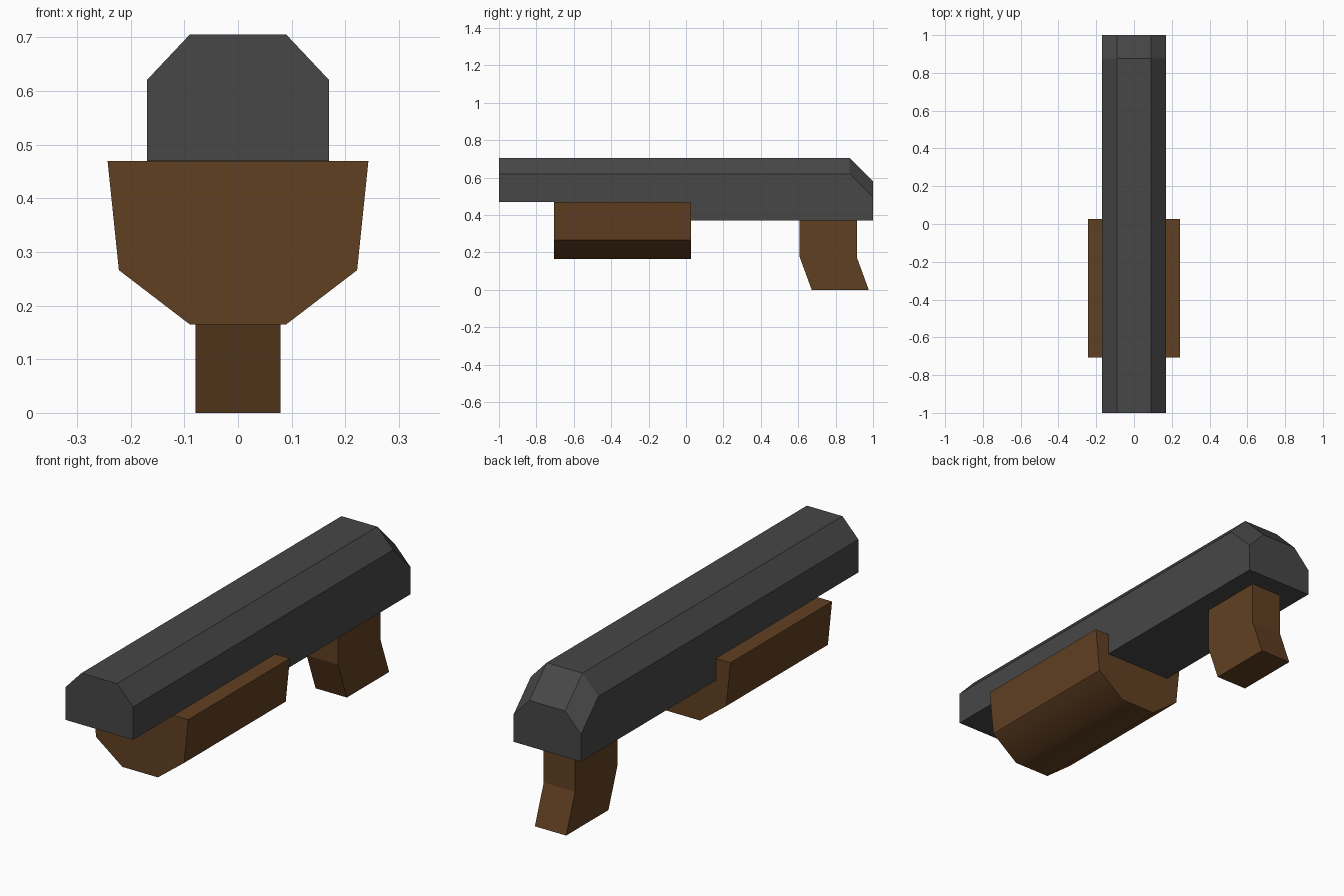
import bpy, bmesh, math
from mathutils import Vector

if "Cube" in bpy.data.objects:
    bpy.data.objects.remove(bpy.data.objects["Cube"])


def material(name, rgb):
    m = bpy.data.materials.new(name)
    m.diffuse_color = (*rgb, 1)
    m.use_nodes = True
    m.node_tree.nodes["Principled BSDF"].inputs["Base Color"].default_value = m.diffuse_color
    return m


GREY = material("dark grey metal", (0.063, 0.063, 0.063))
BROWN = material("brown wood", (0.120, 0.051, 0.016))


def prism(profile, place, a, b):
    """Extrude a 2D profile between a and b; place(p, q, t) gives the 3D point."""
    bm = bmesh.new()
    ends = [[bm.verts.new(place(p, q, t)) for p, q in profile] for t in (a, b)]
    for ring in ends:
        bm.faces.new(ring)
    n = len(profile)
    for i in range(n):
        j = (i + 1) % n
        bm.faces.new((ends[0][i], ends[0][j], ends[1][j], ends[1][i]))
    bmesh.ops.recalc_face_normals(bm, faces=bm.faces)
    return bm


def finish(bm, name, mat):
    bmesh.ops.recalc_face_normals(bm, faces=bm.faces)
    mesh = bpy.data.meshes.new(name)
    bm.to_mesh(mesh)
    bm.free()
    mesh.materials.append(mat)
    ob = bpy.data.objects.new(name, mesh)
    bpy.context.collection.objects.link(ob)
    return ob


def along_x(y, z, x):
    return (x, y, z)


def along_y(x, z, y):
    return (x, y, z)


# Main body: stepped side profile with a sloped rear
W, CROWN, TOP, SHOULDER, BEND = 0.17, 0.09, 0.705, 0.62, 0.875
side = [(-1, 0.47), (0.025, 0.47), (0.025, 0.37), (1, 0.37),
        (1, 0.58), (BEND, TOP), (-1, TOP)]
body = prism(side, along_x, -W, W)

# Chamfer both long top edges, on the level part and on the rear slope
fall = (TOP - SHOULDER) / (W - CROWN)
for s in (-1, 1):
    for slope in (0, 1):
        bmesh.ops.bisect_plane(
            body, geom=body.verts[:] + body.edges[:] + body.faces[:], dist=1e-5,
            plane_co=(s * CROWN, BEND, TOP),
            plane_no=Vector((s * fall, slope, 1)).normalized(), clear_outer=True)
        rim = [e for e in body.edges if e.is_boundary]
        bmesh.ops.holes_fill(body, edges=rim, sides=0)
finish(body, "body", GREY)

# Fore grip under the front half
half = [(0.09, 0.165), (0.222, 0.266), (0.243, 0.469)]
section = half + [(-x, z) for x, z in reversed(half)]
fore = finish(prism(section, along_y, -0.706, 0.027), "fore_grip", BROWN)
bpy.context.view_layer.objects.active = fore
fore.select_set(True)
bpy.ops.object.shade_smooth_by_angle(angle=math.radians(40))

# Rear handle, kinked backwards
handle = [(0.608, 0.37), (0.608, 0.175), (0.672, 0),
          (0.977, 0), (0.913, 0.175), (0.913, 0.37)]
finish(prism(handle, along_x, -0.079, 0.079), "rear_handle", BROWN)
